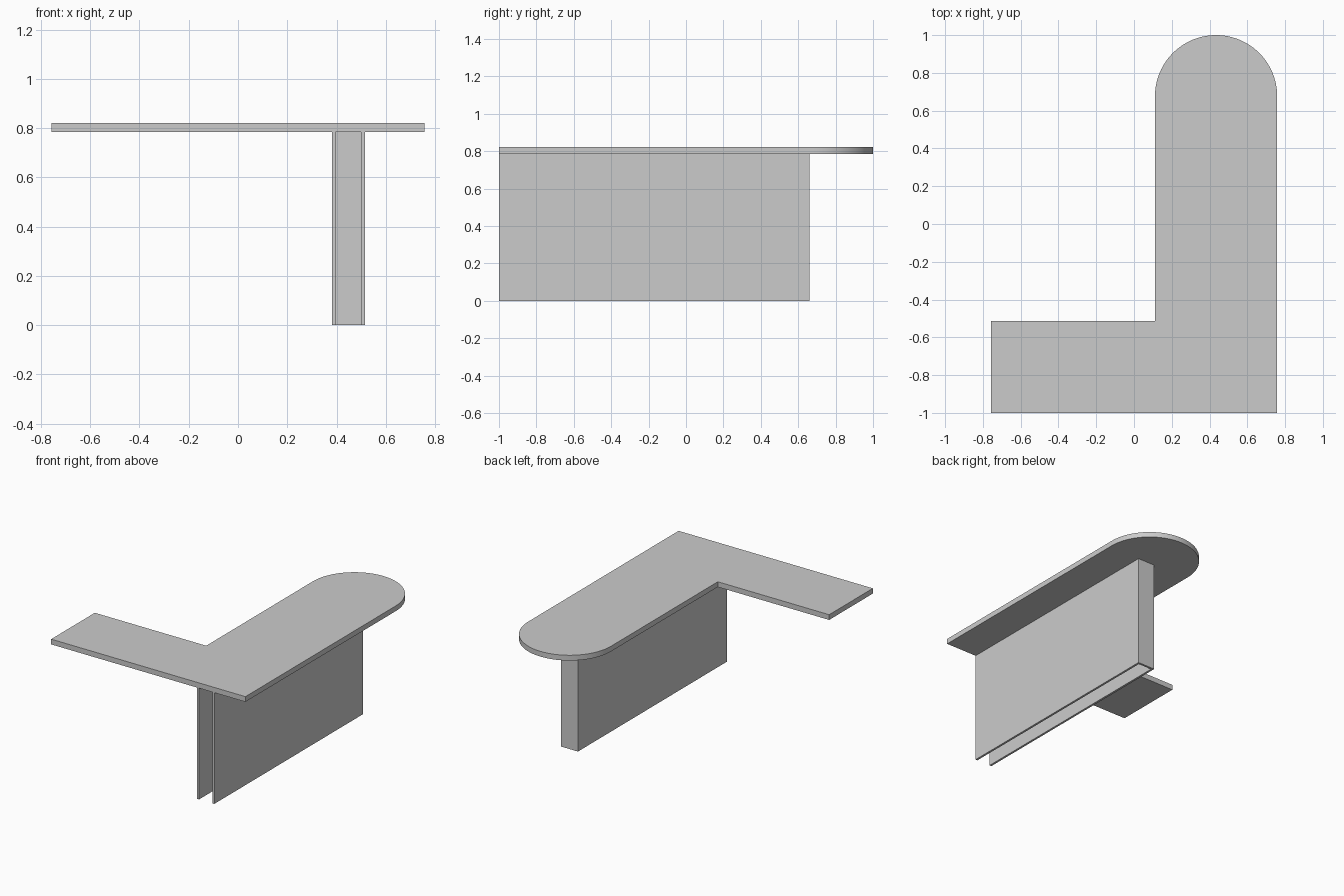
import bpy, bmesh, math

if "Cube" in bpy.data.objects:
    bpy.data.objects.remove(bpy.data.objects["Cube"])


def extrude_outline(name, pts, z0, z1):
    """Closed prism from a counter-clockwise outline in plan view."""
    bm = bmesh.new()
    face = bm.faces.new([bm.verts.new((x, y, z0)) for x, y in pts])
    top = bmesh.ops.extrude_face_region(bm, geom=[face])["geom"]
    verts = [v for v in top if isinstance(v, bmesh.types.BMVert)]
    bmesh.ops.translate(bm, verts=verts, vec=(0, 0, z1 - z0))
    bmesh.ops.recalc_face_normals(bm, faces=bm.faces)
    mesh = bpy.data.meshes.new(name)
    bm.to_mesh(mesh)
    bm.free()
    obj = bpy.data.objects.new(name, mesh)
    bpy.context.collection.objects.link(obj)
    return obj


W, TOP, UNDER = 0.758, 0.822, 0.785
INNER, WING = 0.111, -0.513

# L-shaped worktop with a half-round end
radius = (W - INNER) / 2
cx, cy = (W + INNER) / 2, 1 - radius
STEPS = 48
arc = [(cx + radius * math.cos(math.pi * i / STEPS),
        cy + radius * math.sin(math.pi * i / STEPS)) for i in range(STEPS + 1)]
outline = [(-W, -1), (W, -1)] + arc + [(INNER, WING), (-W, WING)]
top = extrude_outline("worktop", outline, UNDER, TOP)
bpy.context.view_layer.objects.active = top
top.select_set(True)
bpy.ops.object.shade_smooth_by_angle(angle=math.radians(30))

# Pedestal: two thin side panels joined at the back, open at the front and below
x0, x1, back, t = 0.381, 0.515, 0.66, 0.015
pedestal = [(x0, -1), (x0 + t, -1), (x0 + t, back - t), (x1 - t, back - t),
            (x1 - t, -1), (x1, -1), (x1, back), (x0, back)]
extrude_outline("pedestal_panels", pedestal, 0, UNDER)
